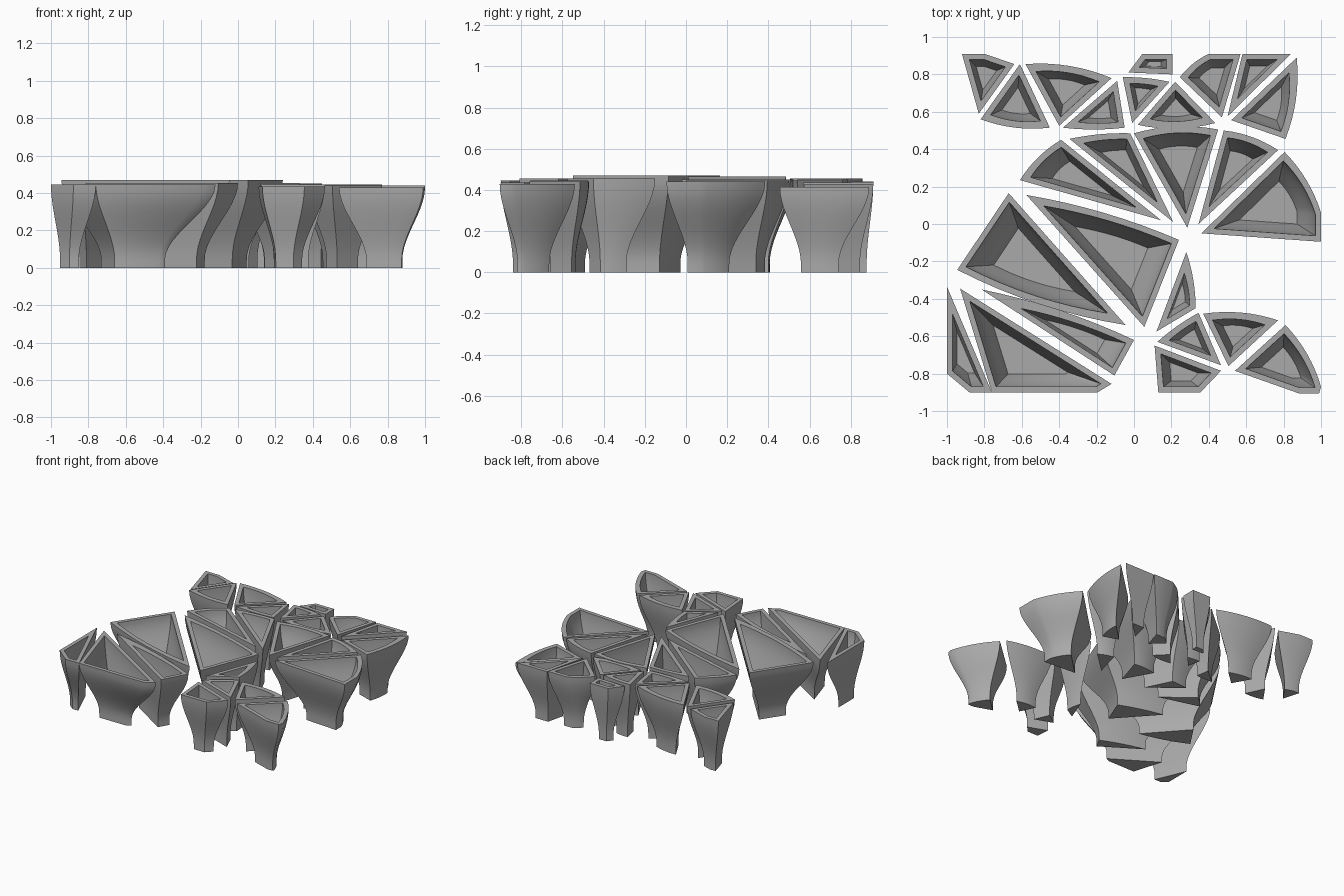
import bpy, bmesh
from mathutils import Vector

RIM = 0.03      # wall thickness at the lip
FOOT = 0.42     # foot size relative to the lip
FLOOR = 0.4     # inner floor height as a share of the cell height
RINGS = 12
ARC_STEPS = 8

cube = bpy.data.objects.get("Cube")
if cube:
    bpy.data.objects.remove(cube, do_unlink=True)

grey = bpy.data.materials.new("warm_grey")
grey.use_nodes = True
COLOUR = (0.4, 0.4, 0.4, 1)
grey.diffuse_color = COLOUR
grey.node_tree.nodes["Principled BSDF"].inputs["Base Color"].default_value = COLOUR


def cross(a, b):
    return a.x * b.y - a.y * b.x


def area_and_centre(pts):
    area, centre = 0, Vector((0, 0))
    for a, b in zip(pts, pts[1:] + pts[:1]):
        c = cross(a, b) / 2
        area += c
        centre += (a + b) * c / 3
    return area, centre / area


def inset(pts, d):
    """Offset a counter-clockwise outline inward by d."""
    out = []
    for i, p in enumerate(pts):
        u = (p - pts[i - 1]).normalized()
        v = (pts[(i + 1) % len(pts)] - p).normalized()
        n, m = Vector((-u.y, u.x)), Vector((-v.y, v.x))
        out.append(p + (n + m) * d / (1 + n.dot(m)))
    return out


def curve_edge(pts, i, bulge):
    """Bow the edge after corner i outward into a shallow arc."""
    if not bulge:
        return pts
    a, b = pts[i], pts[(i + 1) % len(pts)]
    side = Vector(((b - a).y, -(b - a).x)) * bulge
    steps = [k / ARC_STEPS for k in range(1, ARC_STEPS)]
    arc = [a.lerp(b, t) + side * 4 * t * (1 - t) for t in steps]
    return pts[:i + 1] + arc + pts[i + 1:]


def flare(t):
    """Outline scale at height share t: straight foot, then an S-curve."""
    s = max(0, (t - 0.1) / 0.9)
    return FOOT + (1 - FOOT) * s * s * (3 - 2 * s)


def cell(name, height, *corners, bulge=0.06):
    """Hollow flared cup; its first edge is the bowed one."""
    pts = [Vector(c) for c in corners]
    first = 0
    if area_and_centre(pts)[0] < 0:
        pts.reverse()
        first = len(pts) - 2
    centre = area_and_centre(pts)[1]
    outer = curve_edge(pts, first, bulge)
    inner = curve_edge(inset(pts, RIM), first, bulge)

    bm = bmesh.new()

    def ring(outline, t):
        flat = [centre + (p - centre) * flare(t) for p in outline]
        return [bm.verts.new((p.x, p.y, height * t)) for p in flat]

    rings = [ring(outer, k / RINGS) for k in range(RINGS + 1)]
    rings += [ring(inner, 1 - (1 - FLOOR) * k / RINGS) for k in range(RINGS + 1)]
    n = len(outer)
    for low, high in zip(rings, rings[1:]):
        for i in range(n):
            j = (i + 1) % n
            bm.faces.new((low[i], low[j], high[j], high[i]))
    bm.faces.new(rings[0][::-1])
    bm.faces.new(rings[-1])
    mesh = bpy.data.meshes.new(name)
    bm.to_mesh(mesh)
    bm.free()
    mesh.materials.append(grey)
    obj = bpy.data.objects.new(name, mesh)
    bpy.context.collection.objects.link(obj)
    bpy.ops.object.select_all(action="DESELECT")
    obj.select_set(True)
    bpy.context.view_layer.objects.active = obj
    bpy.ops.object.shade_smooth_by_angle(angle=0.6)


# Back row, from the model's right to its left
cell("back_corner_cell", .44, (-.92, .91), (-.8, .91), (-.64, .855), (-.83, .59), bulge=0)
cell("back_lower_cell", .45, (-.82, .56), (-.45, .515), (-.61, .855))
cell("back_wide_cell", .455, (-.58, .855), (-.12, .78), (-.4, .525))
cell("back_flat_cell", .455, (-.38, .515), (-.05, .515), (-.09, .765), bulge=.03)
cell("back_small_cell", .45, (-.06, .785), (.19, .76), (-.01, .54), bulge=.03)
cell("back_middle_cell", .445, (.02, .53), (.435, .54), (.22, .76))
cell("back_edge_sliver", .44, (-.03, .81), (.045, .91), (.205, .91), (.205, .8), bulge=0)
cell("back_cut_cell", .435, (.245, .785), (.4, .91), (.57, .91), (.47, .57))
cell("back_slim_cell", .43, (.58, .91), (.84, .91), (.5, .575), bulge=0)
cell("back_left_cell", .415, (.87, .89), (.81, .455), (.52, .555))

# Middle fan around one hub
cell("fan_right_cell", .465, (-.39, .45), (-.61, .235), (.145, .02))
cell("fan_back_right_cell", .465, (-.345, .455), (-.02, .485), (.21, .01), bulge=.03)
cell("fan_back_cell", .45, (0, .485), (.45, .505), (.285, -.02))
cell("fan_back_left_cell", .445, (.48, .5), (.77, .395), (.345, 0))
cell("fan_left_cell", .44, (.805, .385), (1, .06), (1, -.095), (.36, -.05))

# Large cells at the model's right
cell("large_outer_cell", .47, (-.945, -.245), (-.045, -.54), (-.67, .165), bulge=.04)
cell("large_inner_cell", .47, (-.575, .155), (.24, -.085), (.055, -.55), bulge=.03)
cell("large_front_cell", .445, (-.93, -.345), (-.76, -.9), (-.195, -.9), (-.12, -.855), bulge=0)
cell("front_slim_cell", .455, (-.815, -.35), (0, -.62), (-.105, -.81), bulge=.03)
cell("front_corner_cell", .445, (-1, -.335), (-1, -.8), (-.88, -.9), (-.76, -.9), bulge=0)

# Front cluster at the model's left
cell("cluster_slim_cell", .455, (.28, -.15), (.33, -.45), (.12, -.575), bulge=.04)
cell("cluster_middle_cell", .445, (.345, -.475), (.125, -.63), (.465, -.755), bulge=.03)
cell("cluster_front_cell", .435, (.11, -.65), (.13, -.9), (.355, -.9), (.465, -.785), bulge=0)
cell("cluster_back_cell", .44, (.37, -.48), (.77, -.515), (.505, -.76))
cell("cluster_left_cell", .43, (.81, -.54), (1, -.87), (.99, -.905), (.88, -.905), (.54, -.785))
